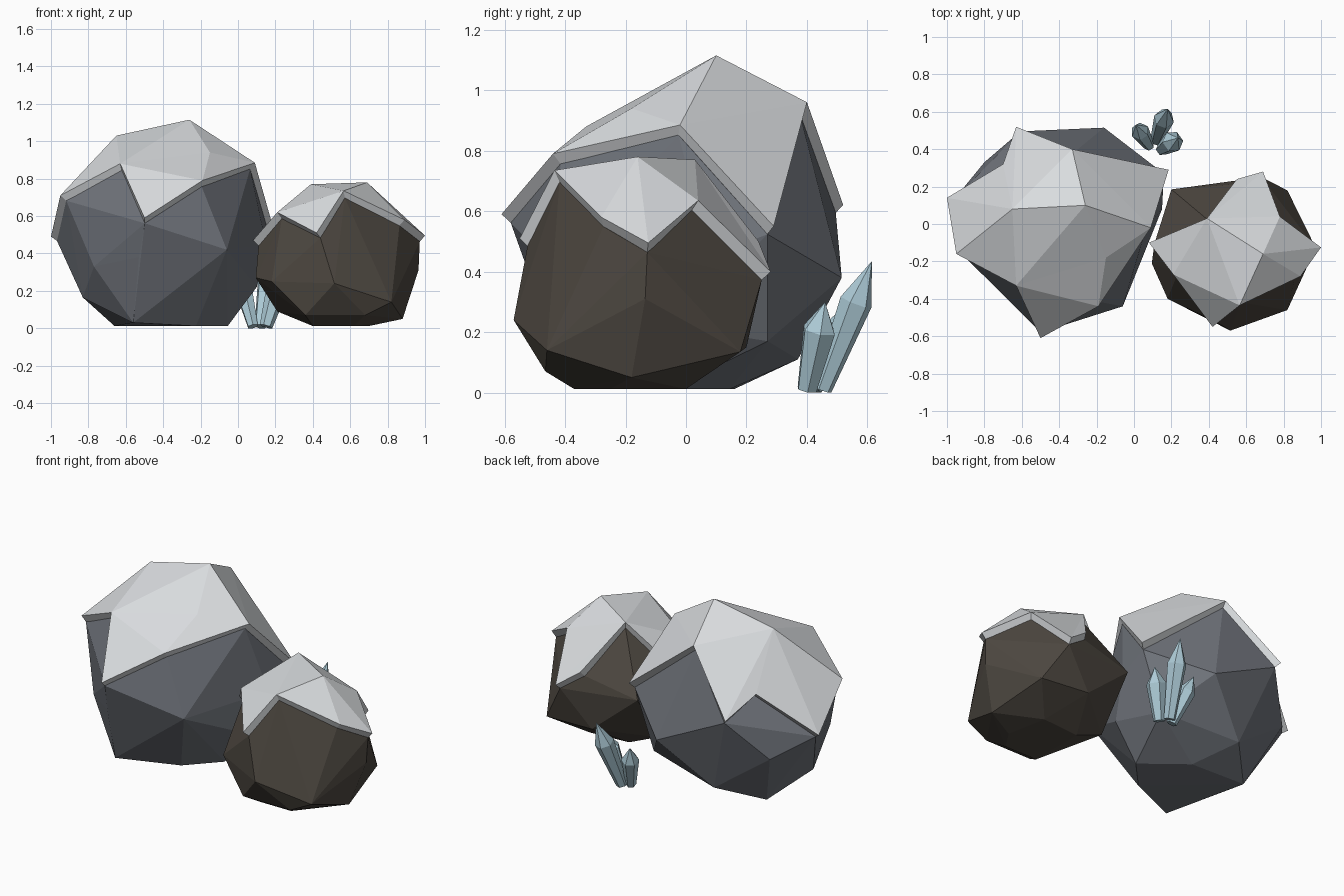
import bpy, bmesh, math
from mathutils import Vector

cube = bpy.data.objects.get("Cube")
if cube:
    bpy.data.objects.remove(cube, do_unlink=True)


def make_material(name, rgb):
    mat = bpy.data.materials.new(name)
    mat.use_nodes = True
    color = (*rgb, 1)
    mat.diffuse_color = color
    bsdf = next(n for n in mat.node_tree.nodes if n.type == 'BSDF_PRINCIPLED')
    bsdf.inputs["Base Color"].default_value = color
    bsdf.inputs["Roughness"].default_value = 0.9
    return mat


def add_object(name, bm, material):
    mesh = bpy.data.meshes.new(name)
    bm.to_mesh(mesh)
    bm.free()
    obj = bpy.data.objects.new(name, mesh)
    bpy.context.scene.collection.objects.link(obj)
    mesh.materials.append(material)
    return obj


def snow_cap(name, corners, triangles, material):
    """Faceted sheet with thickness; returns the points lying just under it."""
    bm = bmesh.new()
    verts = {key: bm.verts.new(co) for key, co in corners.items()}
    for tri in triangles.split():
        face = bm.faces.new([verts[key] for key in tri])
        face.normal_update()
        if face.normal.z < 0:
            face.normal_flip()
    bm.normal_update()
    under = [v.co - v.normal * 0.042 for v in bm.verts]
    obj = add_object(name, bm, material)
    shell = obj.modifiers.new("Thickness", 'SOLIDIFY')
    shell.thickness = 0.05
    shell.offset = -1
    return under


def boulder(name, points, material):
    """Faceted stone wrapped around its corner points."""
    bm = bmesh.new()
    for p in points:
        bm.verts.new(p)
    bmesh.ops.convex_hull(bm, input=bm.verts[:])
    loose = [v for v in bm.verts if not v.link_faces]
    bmesh.ops.delete(bm, geom=loose, context='VERTS')
    bmesh.ops.recalc_face_normals(bm, faces=bm.faces[:])
    add_object(name, bm, material)


def crystal(name, base, tip, radius, material, sides=6):
    """Prism that widens to a shoulder, then closes to a point."""
    base, tip = Vector(base), Vector(tip)
    turn = (tip - base).to_track_quat('Z', 'Y')
    length = (tip - base).length
    bm = bmesh.new()
    rings = []
    for height, width in ((0, 0.6), (0.68, 1)):
        ring = []
        for i in range(sides):
            a = math.tau * i / sides
            local = Vector((math.cos(a) * radius * width,
                            math.sin(a) * radius * width, height * length))
            co = base + turn @ local
            co.z = max(co.z, 0)
            ring.append(bm.verts.new(co))
        rings.append(ring)
    point = bm.verts.new(tip)
    bm.faces.new(rings[0][::-1])
    for i in range(sides):
        j = (i + 1) % sides
        bm.faces.new((rings[0][i], rings[0][j], rings[1][j], rings[1][i]))
        bm.faces.new((rings[1][i], rings[1][j], point))
    bmesh.ops.recalc_face_normals(bm, faces=bm.faces[:])
    add_object(name, bm, material)


snow = make_material("snow white", (0.70, 0.72, 0.74))
slate = make_material("slate grey", (0.16, 0.173, 0.197))
brown = make_material("dark brown stone", (0.075, 0.064, 0.052))
ice = make_material("pale blue crystal", (0.42, 0.60, 0.68))

# Large boulder with its cap
large_cap = {
    "E": (-.26, .10, 1.115), "F": (-.65, .08, 1.03), "J": (-.15, -.18, .94),
    "H": (-.95, -.16, .71), "K": (-.63, -.33, .88), "I": (-.5, -.61, .59),
    "L": (-.19, -.44, .79), "D": (.09, -.02, .885), "C": (.185, .29, .55),
    "B": (-.33, .40, .96), "A": (-.63, .52, .62), "M": (-.7, .32, .73),
    "G": (-1, .14, .49),
}
under = snow_cap("large_snow_cap", large_cap,
                 "EFK EKJ KIL KLJ JLD EJD EDB DCB EBF FBA FAM FMG FGH FHK", snow)
boulder("large_boulder", under + [
    (-.83, -.05, .165), (-.66, .16, .012), (-.055, -.05, .012),
    (-.3, .145, .012), (-.225, -.23, .012), (-.56, -.39, .03),
    (-.53, -.51, .38), (-.06, -.44, .42), (.15, .08, .45),
    (.03, .27, .17), (-.16, .515, .38), (-.45, .37, .11),
    (-.8, .33, .36), (-.77, -.3, .33), (.1, -.04, .22),
], slate)

# Small boulder with its cap
small_cap = {
    "P": (.39, .03, .77), "Q": (.69, -.16, .78), "R": (.565, -.435, .735),
    "S": (.42, -.55, .51), "T": (.21, -.27, .62), "U": (.08, -.1, .47),
    "V": (.55, .24, .5), "W": (.69, .28, .4), "X": (.78, .04, .635),
    "Y": (1, -.125, .495), "Z": (.89, -.28, .58),
}
under = snow_cap("small_snow_cap", small_cap,
                 "UTP RST RTP RPQ PVW PWX PXQ XYQ YZQ ZRQ", snow)
boulder("small_boulder", under + [
    (.965, -.135, .31), (.88, -.18, .05), (.82, -.46, .14),
    (.515, -.57, .24), (.18, -.4, .25), (.095, -.21, .27),
    (.2, .185, .4), (.82, .18, .135), (.5, .2, .15),
    (.36, -.465, .07), (.4, -.37, .012), (.62, -.37, .012),
    (.7, -.25, .012), (.65, 0, .012), (.4, -.02, .012),
    (.21, -.03, .09), (.68, -.465, .07),
], brown)

# Crystal cluster behind the boulders
crystal("tall_crystal", (.12, .45, .01), (.18, .615, .435), .055, ice)
crystal("left_crystal", (.15, .4, .01), (.235, .46, .30), .058, ice)
crystal("right_crystal", (.08, .42, .01), (.01, .53, .29), .05, ice)
